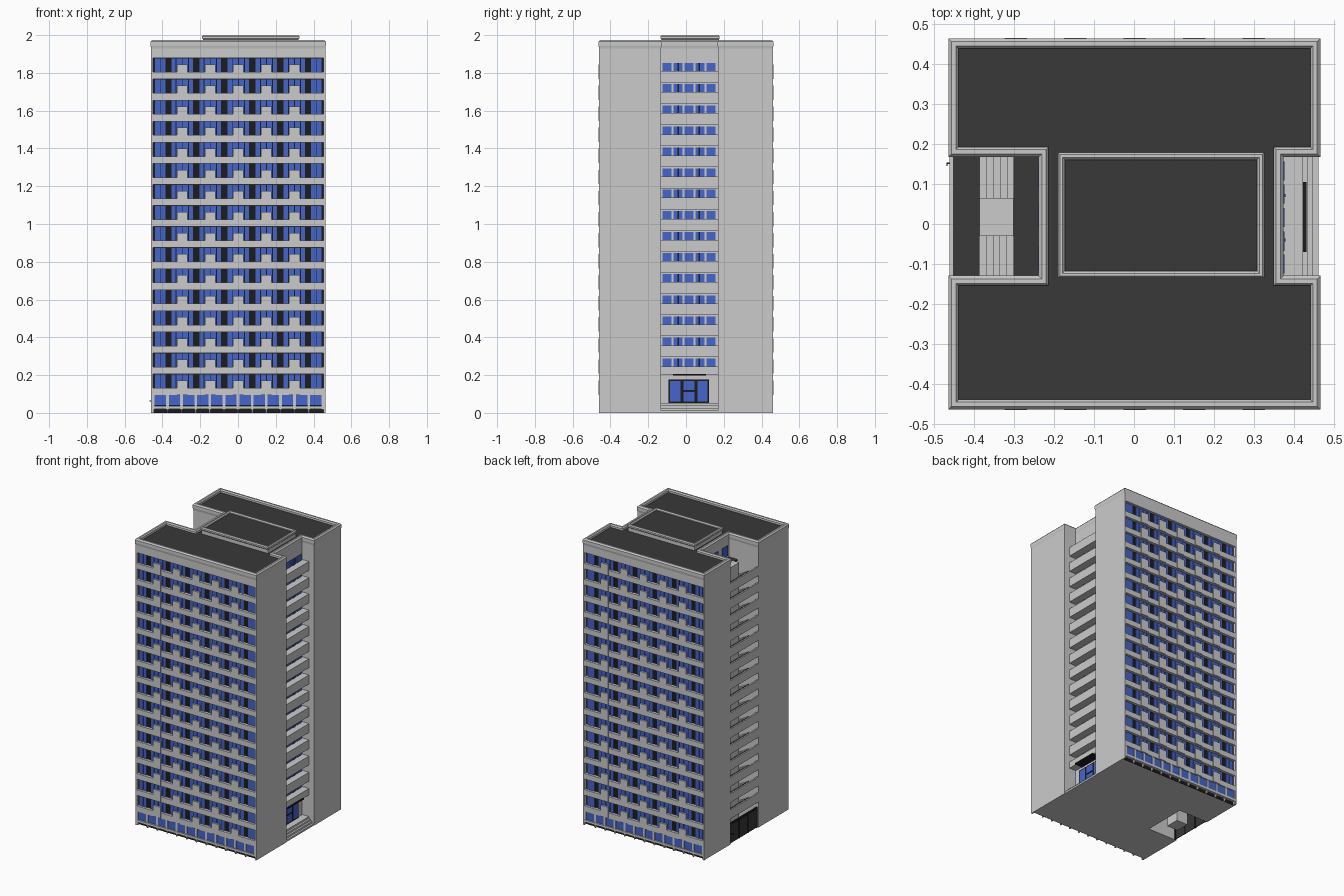
import bpy, bmesh
from mathutils import Vector

if "Cube" in bpy.data.objects:
    bpy.data.objects.remove(bpy.data.objects["Cube"])


def material(name, c):
    m = bpy.data.materials.new(name)
    m.diffuse_color = (*c, 1)
    m.use_nodes = True
    m.node_tree.nodes["Principled BSDF"].inputs["Base Color"].default_value = m.diffuse_color
    return m


BLUE = material("glass", (0.06, 0.13, 0.6))
DARK = material("dark_roofing", (0.04, 0.04, 0.04))
BLACK = material("dark_frame", (0.012, 0.012, 0.012))


def finish(name, bm, mat=None, mirror_y=False):
    bmesh.ops.recalc_face_normals(bm, faces=bm.faces)
    me = bpy.data.meshes.new(name)
    bm.to_mesh(me)
    bm.free()
    ob = bpy.data.objects.new(name, me)
    bpy.context.collection.objects.link(ob)
    if mat:
        me.materials.append(mat)
    if mirror_y:
        mod = ob.modifiers.new("mirror", 'MIRROR')
        mod.use_axis = (False, True, False)
    return ob


def boxes(name, items, mat=None, mirror_y=False):
    """One object from many (x0, x1, y0, y1, z0, z1) boxes."""
    bm = bmesh.new()
    for x0, x1, y0, y1, z0, z1 in items:
        vs = bmesh.ops.create_cube(bm, size=1)["verts"]
        bmesh.ops.scale(bm, vec=(x1 - x0, y1 - y0, z1 - z0), verts=vs)
        bmesh.ops.translate(bm, vec=((x0 + x1) / 2, (y0 + y1) / 2, (z0 + z1) / 2), verts=vs)
    return finish(name, bm, mat, mirror_y)


def inset(outline, d):
    """Move every edge of a counter-clockwise right-angled outline inwards by d."""
    out = []
    for i, p in enumerate(outline):
        a = (Vector(p) - Vector(outline[i - 1])).normalized()
        b = (Vector(outline[(i + 1) % len(outline)]) - Vector(p)).normalized()
        out.append(Vector(p) + d * Vector((-a.y - b.y, a.x + b.x)))
    return out


def loft(name, outline, profile, mat=None, closed=False):
    """Sweep an (inset, z) profile around an outline; closed makes a ring, else capped."""
    bm = bmesh.new()
    rings = [[bm.verts.new((q.x, q.y, z)) for q in inset(outline, d)] for d, z in profile]
    n = len(outline)
    for r0, r1 in zip(rings, rings[1:] + (rings[:1] if closed else [])):
        if r0 is rings[-1] and not closed:
            break
        for i in range(n):
            j = (i + 1) % n
            bm.faces.new((r0[i], r0[j], r1[j], r1[i]))
    if not closed:
        bm.faces.new(rings[0])
        bm.faces.new(rings[-1])
    return finish(name, bm, mat)


def h_shape(y):
    return [(XL, -y), (XR, -y), (XR, NY0), (NR, NY0), (NR, NY1), (XR, NY1),
            (XR, y), (XL, y), (XL, NY1), (NL, NY1), (NL, NY0), (XL, NY0)]


XL, XR, Y = -0.46, 0.462, 0.46          # outer faces
NL, NR, NY0, NY1 = -0.235, 0.37, -0.132, 0.17   # side notches
FLOOR = 0.1115
BACK = 0.438                            # recessed facade plane

# Main H-plan body, parapet and roof
loft("tower_body", h_shape(BACK), [(0, 0), (0, 1.95)])
loft("roof_parapet", h_shape(Y), [(0, 1.93), (-0.003, 1.945), (-0.003, 1.965), (0.005, 1.974),
                                  (0.016, 1.974), (0.022, 1.966), (0.022, 1.93)], closed=True)
loft("roof_surface", h_shape(Y), [(0.021, 1.94), (0.021, 1.953)], DARK)

# Rooftop plant room
room = [(-0.19, -0.135), (0.325, -0.135), (0.325, 0.178), (-0.19, 0.178)]
loft("plant_room", room, [(0.004, 1.95), (0.004, 1.978), (0, 1.983), (0, 1.993), (0.005, 2.0),
                          (0.012, 2.0), (0.018, 1.993), (0.018, 1.95)], closed=True)
loft("plant_room_roof", room, [(0.017, 1.95), (0.017, 1.987)], DARK)

# Long facades: end fins, fascia, floor bands and upstands (mirrored to the back)
rows = [0.132 + FLOOR * k for k in range(16)]
bays = [-0.295 + 0.1485 * i for i in range(5)]
ends = (-0.412, 0.414)
boxes("facade_end_fins", [(XL, XL + 0.01, -Y, -BACK, 0, 1.95),
                          (XR - 0.01, XR, -Y, -BACK, 0, 1.95)], mirror_y=True)
boxes("facade_fascia", [(XL, XR, -Y, -BACK, rows[-1] + 0.074, 1.95)], mirror_y=True)
boxes("floor_bands", [(XL, XR, -Y, -BACK, z - 0.038, z) for z in rows], mirror_y=True)
boxes("balcony_upstands", [(c - 0.028, c + 0.028, -Y - 0.004, -Y + 0.008, z - 0.036, z + 0.04)
                           for z in rows for c in bays], mirror_y=True)
boxes("facade_recess_panels", [(XL + 0.01, XR - 0.01, -BACK - 0.003, -BACK, 0, rows[-1] + 0.074)],
      BLACK, mirror_y=True)

# Facade glazing
panes = []
for z in rows:
    for c in bays:
        for d, w in ((-0.046, 0.022), (-0.016, 0.028), (0.016, 0.028), (0.046, 0.022)):
            panes.append((c + d - w / 2, c + d + w / 2, -BACK - 0.007, -BACK, z, z + 0.072))
    for c in ends:
        for s in (-1, 1):
            panes.append((c + s * 0.014 - 0.013, c + s * 0.014 + 0.013, -BACK - 0.007, -BACK,
                          z, z + 0.072))
boxes("facade_windows", panes, BLUE, mirror_y=True)

# Ground floor windows, piers and slotted plinth
ground = [-0.411 + 0.0748 * i for i in range(12)]
boxes("ground_windows", [(x - 0.03, x + 0.03, -Y + 0.006, -BACK, 0.038, 0.098) for x in ground],
      BLUE, mirror_y=True)
boxes("ground_piers", [(x - 0.045, x - 0.030, -Y + 0.002, -BACK, 0.018, 0.098) for x in ground]
      + [(ground[-1] + 0.03, XR, -Y + 0.002, -BACK, 0.018, 0.098)], mirror_y=True)
boxes("ground_sill", [(XL, XR, -Y, -BACK, 0.02, 0.036)], mirror_y=True)
boxes("plinth_posts", [(x - 0.041, x - 0.034, -Y + 0.004, -BACK, 0, 0.02) for x in ground],
      mirror_y=True)

# Right notch: balconies with a window strip on every floor
levels = [0.245 + 0.1118 * k for k in range(15)]
boxes("side_balconies", [(NR, 0.422, NY0, NY1, z - (0.045 if k == 0 else 0.062), z)
                         for k, z in enumerate(levels)])
boxes("side_window_panes", [(NR, NR + 0.005, y - 0.024, y + 0.024, z, z + 0.042)
                            for z in levels for y in (-0.1, -0.043, 0.016, 0.075, 0.132)], BLUE)
boxes("side_window_mullions", [(NR, NR + 0.008, y - 0.004, y + 0.004, z, z + 0.042)
                               for z in levels for y in (-0.04, 0.071)], BLACK)

# Entrance: steps, canopy and glazed doors
boxes("entrance_steps", [(NR, 0.46 - 0.013 * i, NY0, NY1, 0.0128 * i, 0.0128 * (i + 1))
                         for i in range(4)])
boxes("entrance_canopy", [(NR, 0.43, -0.07, 0.105, 0.197, 0.205)], BLACK)
boxes("entrance_door_frame", [(NR, NR + 0.008, -0.092, 0.122, 0.051, 0.178)], BLACK)
boxes("entrance_door_glass", [(NR, NR + 0.011, -0.084, -0.03, 0.06, 0.17),
                              (NR, NR + 0.011, 0.062, 0.115, 0.06, 0.17),
                              (NR, NR + 0.011, -0.012, 0.044, 0.06, 0.11),
                              (NR, NR + 0.011, -0.012, 0.044, 0.122, 0.17)], BLUE)

# Left notch: open switchback stair around a central wall
S0, S1, M0, M1 = -0.385, -0.30, -0.03, 0.065
outer, inner, guard, steps = [], [], [], []
half, run = FLOOR / 2, (S1 - S0) / 5
for k in range(15):
    zo = 0.19 + FLOOR * k
    zi = zo - half
    outer.append((XL + 0.008, S0, NY0, NY1, zo - 0.012, zo))
    inner.append((S1, NL, NY0, NY1, zi - 0.012, zi))
    guard.append((XL, XL + 0.01, NY0, NY1, zo - 0.014, zo + 0.048))
    for i in range(5):
        r = half * (i + 1) / 6
        steps.append((S1 - run * (i + 1), S1 - run * i, NY0, M0, zi + r - 0.02, zi + r))
        steps.append((S0 + run * i, S0 + run * (i + 1), M1, NY1, zo + r - 0.02, zo + r))
top = 0.19 + FLOOR * 14 + half
inner.append((S1, NL, NY0, NY1, top - 0.012, top))
boxes("stair_half_landings", outer, DARK)
boxes("stair_floor_landings", inner, DARK)
boxes("stair_guard_walls", guard)
boxes("stair_flights", steps)
boxes("stair_middle_wall", [(S0, S1, M0, M1, 0, top + 0.04)])
boxes("landing_windows", [(NL - 0.005, NL, y - 0.03, y + 0.03, z + 0.015, z + 0.085)
                          for *_, z in inner for y in (-0.085, 0.02, 0.12)], BLUE)

# Rear doorway at the foot of the stair
boxes("rear_door_frames", [(XL + 0.006, XL + 0.016, NY0, NY1, 0.125, 0.14)]
      + [(XL + 0.006, XL + 0.016, y - 0.005, y + 0.005, 0, 0.14)
         for y in (-0.127, -0.03, 0.067, 0.165)], BLACK)
boxes("rear_door_panels", [(XL + 0.009, XL + 0.013, NY0, NY1, 0, 0.125)], DARK)
boxes("rear_door_handle", [(-0.466, XL + 0.01, 0.15, 0.153, 0.06, 0.066),
                           (-0.468, -0.465, 0.145, 0.153, 0.06, 0.066)], BLACK)
